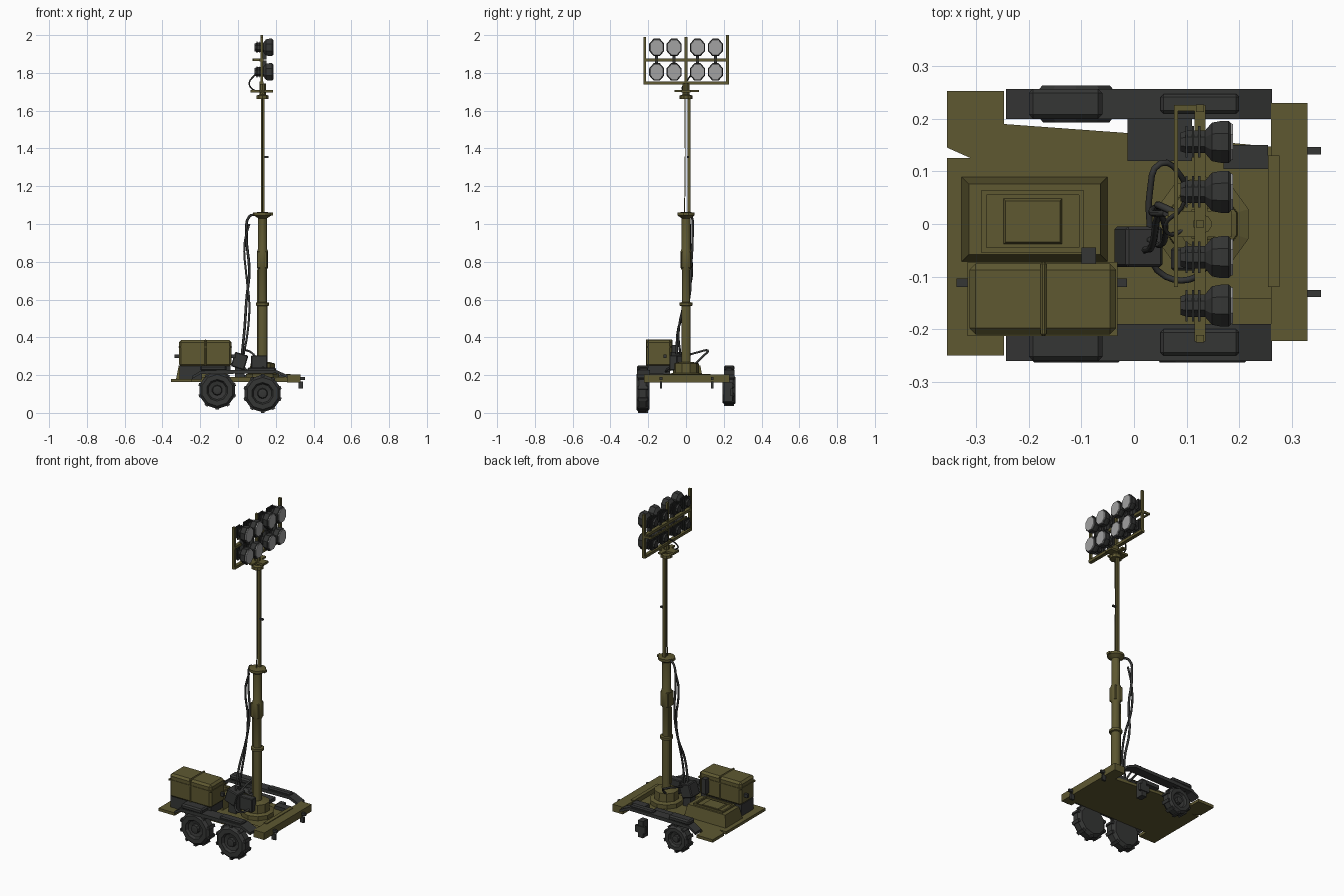
import bpy, bmesh, math
from mathutils import Matrix, Vector

if "Cube" in bpy.data.objects:
    bpy.data.objects.remove(bpy.data.objects["Cube"])


def material(name, rgb):
    m = bpy.data.materials.new(name)
    m.diffuse_color = (*rgb, 1)
    m.use_nodes = True
    m.node_tree.nodes["Principled BSDF"].inputs["Base Color"].default_value = m.diffuse_color
    return m


OLIVE = material("olive_paint", (0.112, 0.098, 0.031))
DARK = material("dark_rubber", (0.036, 0.037, 0.036))
LENS = material("lens_grey", (0.36, 0.36, 0.36))


def finish(name, bm, mat):
    bmesh.ops.recalc_face_normals(bm, faces=bm.faces)
    me = bpy.data.meshes.new(name)
    bm.to_mesh(me)
    bm.free()
    me.materials.append(mat)
    ob = bpy.data.objects.new(name, me)
    bpy.context.collection.objects.link(ob)
    return ob


def box(name, x, y, z, mat, bevel=0, taper=0, tilt=None):
    """Box from ranges; taper pulls the top edges inward."""
    bm = bmesh.new()
    bmesh.ops.create_cube(bm, size=1)
    c = Vector([(a[0] + a[1]) / 2 for a in (x, y, z)])
    s = [a[1] - a[0] for a in (x, y, z)]
    for v in bm.verts:
        t = taper if v.co.z > 0 else 0
        v.co = Vector((v.co.x * (s[0] - 2 * t), v.co.y * (s[1] - 2 * t), v.co.z * s[2]))
    if bevel:
        bmesh.ops.bevel(bm, geom=bm.edges[:], offset=bevel, segments=1, affect='EDGES')
    m = Matrix.Rotation(tilt[0], 4, tilt[1]) if tilt else Matrix()
    bm.transform(Matrix.Translation(c) @ m)
    return finish(name, bm, mat)


def prism(name, pts, lo, hi, mat, axis='Z'):
    """Extrude a polygon along z (xy points) or y (xz points)."""
    bm = bmesh.new()
    place = (lambda p, h: (p[0], p[1], h)) if axis == 'Z' else (lambda p, h: (p[0], h, p[1]))
    f = bm.faces.new([bm.verts.new(place(p, lo)) for p in pts])
    ext = bmesh.ops.extrude_face_region(bm, geom=[f])
    d = Vector((0, 0, hi - lo) if axis == 'Z' else (0, hi - lo, 0))
    bmesh.ops.translate(bm, vec=d, verts=[g for g in ext['geom'] if isinstance(g, bmesh.types.BMVert)])
    return finish(name, bm, mat)


def lathe(name, profile, n, mat, matrix, smooth=False):
    """Revolve (radius, height) points about z; both ends are capped."""
    bm = bmesh.new()
    rings = [[bm.verts.new((r * math.cos(2 * math.pi * (i + .5) / n),
                            r * math.sin(2 * math.pi * (i + .5) / n), h)) for i in range(n)]
             for r, h in profile]
    for a, b in zip(rings, rings[1:]):
        for i in range(n):
            bm.faces.new((a[i], a[(i + 1) % n], b[(i + 1) % n], b[i]))
    bm.faces.new(rings[0])
    bm.faces.new(rings[-1])
    bm.transform(matrix)
    ob = finish(name, bm, mat)
    if smooth:
        bpy.context.view_layer.objects.active = ob
        ob.select_set(True)
        bpy.ops.object.shade_smooth_by_angle()
        ob.select_set(False)
    return ob


def tube(name, pts, r, mat):
    cu = bpy.data.curves.new(name, 'CURVE')
    cu.dimensions = '3D'
    cu.bevel_depth, cu.bevel_resolution, cu.resolution_u = r, 1, 4
    cu.use_fill_caps = True
    sp = cu.splines.new('BEZIER')
    sp.bezier_points.add(len(pts) - 1)
    for b, p in zip(sp.bezier_points, pts):
        b.co = p
        b.handle_left_type = b.handle_right_type = 'AUTO'
    cu.materials.append(mat)
    ob = bpy.data.objects.new(name, cu)
    bpy.context.collection.objects.link(ob)
    return ob


# Trailer deck with a flared rear and front cross beam
prism("deck", [(-.355, -.25), (-.247, -.25), (-.247, -.19), (.28, -.19), (.28, .145), (0, .172),
               (-.247, .19), (-.247, .253), (-.355, .253), (-.355, .145), (-.31, .125), (-.355, .125)],
      .163, .18, OLIVE)
box("front_beam", (.26, .33), (-.222, .23), (.16, .203), OLIVE)
box("deck_rail", (-.24, .26), (-.19, -.142), (.175, .19), OLIVE)
box("deck_wedge", (.255, .277), (-.12, .13), (.18, .207), OLIVE)
box("side_tray", (-.012, .11), (.12, .2), (.178, .2), DARK)
box("side_tray_front", (.17, .255), (.105, .15), (.178, .2), DARK)
for y in (-.132, .139):
    box("tow_lug", (.315, .355), (y - .007, y + .007), (.175, .19), DARK)
    box("tow_hook", (.32, .345), (y - .006, y + .006), (.13, .165), DARK)

# Mudguards on both sides
guard = [(-.243, .195), (-.2, .222), (-.06, .228), (.2, .228), (.262, .2), (.262, .185),
         (.2, .21), (-.2, .205), (-.243, .18)]
for s, lo, hi in (("front", -.26, -.19), ("back", .2, .257)):
    prism(s + "_mudguard", guard, lo, hi, DARK, 'Y')
    box(s + "_mudguard_cap", (-.2, -.06), (lo, hi), (.222, .252), DARK, .008)
    box(s + "_mudguard_bracket", (.05, .2), (lo + .01, hi - .01), (.222, .24), DARK, .006)

# Wheels: chunky tyre with recessed rim and hub on the outer side
tyre = [(.05, 0), (.083, 0), (.1, .018), (.1, .055), (.085, .07), (.058, .07), (.05, .055),
        (.028, .05), (.024, .066), (.012, .068)]


def wheel(name, x, y, z, r, outward):
    m = Matrix.Translation((x, y, z)) @ Matrix.Rotation(math.pi / 2 * -outward, 4, 'X')
    k = r / .1
    lathe(name, [(a * k, b) for a, b in tyre], 10, DARK, m)
    for i in range(10):  # tread lugs
        a = math.tau * i / 10
        b = box(name + "_lug", (-.009, .009), (.008, .062), (.088 * k, .103 * k), DARK)
        b.data.transform(Matrix.Rotation(a, 4, 'Y'))
        b.data.transform(Matrix.Translation((x, y, z)) @ Matrix.Scale(outward, 4, (0, 1, 0)))
        if outward < 0:
            b.data.flip_normals()


wheel("front_left_wheel", -.11, -.193, .12, .099, -1)
wheel("front_right_wheel", .13, -.193, .103, .1, -1)
wheel("back_left_wheel", -.11, .193, .12, .08, 1)
# Only a hub plate remains on the last axle end
box("bare_hub_plate", (.115, .15), (.2, .245), (.06, .16), DARK)
box("bare_hub_cap", (.1, .165), (.235, .25), (.09, .13), DARK)

# Tall generator case
box("generator_stand", (-.31, -.19), (-.2, -.085), (.178, .25), DARK)
box("generator_stand_front", (-.19, -.04), (-.2, -.085), (.205, .25), DARK)
box("generator", (-.313, -.034), (-.21, -.075), (.245, .385), OLIVE, .012)
box("generator_seam", (-.178, -.166), (-.213, -.072), (.247, .389), OLIVE, .004)
box("generator_rim", (-.316, -.031), (-.213, -.072), (.345, .352), OLIVE)
box("generator_panel", (-.1, -.072), (-.105, -.045), (.27, .36), DARK)
for x in (-.325, -.025):
    box("generator_latch", (x - .012, x + .012), (-.12, -.104), (.29, .31), DARK)

# Low equipment housing with framed lid
box("housing", (-.328, -.05), (-.072, .09), (.178, .25), OLIVE, 0, .014)
for y in (-.05, .06):
    box("lid_frame_side", (-.29, -.096), (y - .005, y + .005), (.247, .26), OLIVE)
for x in (-.285, -.1):
    box("lid_frame_end", (x - .005, x + .005), (-.05, .06), (.247, .26), OLIVE)
box("lid_panel", (-.25, -.135), (-.04, .05), (.247, .257), OLIVE, 0, .006)

# Control boxes around the mast foot
box("battery_box", (-.028, .045), (-.082, -.005), (.235, .315), DARK, .005, 0, (.3, 'Y'))
box("battery_foot", (-.015, .035), (-.07, -.02), (.178, .25), DARK)
box("switch_box", (.07, .155), (-.088, -.045), (.225, .305), DARK, .004)

# Telescopic mast
MAST = Matrix.Translation((.13, 0, 0))
lathe("mast_foot", [(.092, .178), (.092, .205), (.07, .212), (.068, .262), (.035, .27)], 10, OLIVE, MAST)
mast = [(.026, .262), (.026, .565), (.036, .568), (.036, .583), (.023, .586), (.023, .755), (.03, .77),
        (.03, .855), (.024, .87), (.024, 1.03), (.047, 1.045), (.047, 1.06), (.018, 1.064)]
lathe("mast_lower", mast, 12, OLIVE, MAST, True)
box("mast_sleeve_clamp", (.1, .155), (-.026, .026), (.765, .855), OLIVE, .004)
box("mast_flange_lug", (.08, .185), (-.012, .012), (1.046, 1.06), OLIVE)
box("mast_upper_channel", (.123, .14), (.009, .023), (1.05, 1.67), OLIVE)
tube("mast_upper_wire", [(.13, -.008, 1.05), (.13, -.004, 1.36), (.13, -.006, 1.67)], .003, OLIVE)
box("mast_wire_clip", (.138, .162), (.005, .015), (1.35, 1.36), DARK)
box("mast_rail", (.1, .112), (-.008, .008), (.3, .76), OLIVE)
lathe("mast_head", [(.034, 1.662), (.034, 1.68), (.018, 1.685), (.018, 1.745)], 10, OLIVE, MAST)
box("head_cross_plate", (.065, .185), (-.025, .025), (1.697, 1.71), OLIVE)
box("head_cross_arm", (.115, .14), (-.06, .068), (1.7, 1.71), OLIVE)

# Lamp frame
for y in (-.218, 0, .22):
    top = 2.0 if y > .1 else 1.99
    box("frame_post", (.118, .133), (y - .007, y + .007), (1.738, top), OLIVE)
for z in (1.746, 1.868):
    box("frame_bar", (.115, .136), (-.223, .226), (z - .008, z + .008), OLIVE)
box("frame_arm", (.076, .13), (.215, .226), (1.863, 1.875), OLIVE)
box("frame_back_bar", (.076, .084), (-.12, .226), (1.864, 1.874), OLIVE)

# Eight floodlights: finned back, flared bezel, grey lens facing +x
TURN = Matrix.Rotation(math.pi / 2, 4, 'Y')
for z in (1.805, 1.935):
    for y in (-.155, -.063, .061, .156):
        m = Matrix.Translation((0, y, z)) @ Matrix.Diagonal((1, .86, 1, 1)) @ TURN
        lathe("lamp_body", [(.022, .088), (.027, .1), (.027, .135), (.046, .148), (.05, .165),
                            (.05, .18), (.045, .184)], 8, DARK, m)
        lathe("lamp_lens", [(.0445, .182), (.043, .188)], 8, LENS, m)
        for x in (.1, .112, .124):
            box("lamp_fin", (x - .002, x + .002), (y - .03, y + .03), (z - .03, z + .03), DARK)
        box("lamp_mount", (.125, .15), (y - .008, y + .008),
            (1.87, z) if z > 1.87 else (z, 1.866), DARK)

# Hanging cables
tube("cable_one", [(.1, .01, 1.05), (.06, .03, 1.04), (.045, .035, .95), (.06, .025, .75), (.045, .015, .6),
                   (.035, -.04, .45), (.02, -.05, .3)], .007, DARK)
tube("cable_two", [(.06, .02, 1.0), (.035, .02, .9), (.045, .03, .72), (.06, -.01, .58), (.05, -.04, .42),
                   (.03, -.03, .31)], .006, DARK)
tube("cable_loop", [(.03, -.01, .3), (.03, .06, .32), (.05, .115, .33), (.09, .09, .3), (.1, .05, .26)],
     .006, DARK)
tube("head_cable", [(.11, 0, 1.7), (.07, -.02, 1.72), (.06, .0, 1.75), (.09, .03, 1.79), (.1, .06, 1.81)],
     .004, DARK)
tube("deck_cable", [(.02, -.04, .26), (.06, -.1, .22), (.12, -.1, .23), (.14, -.07, .25)], .006, DARK)
